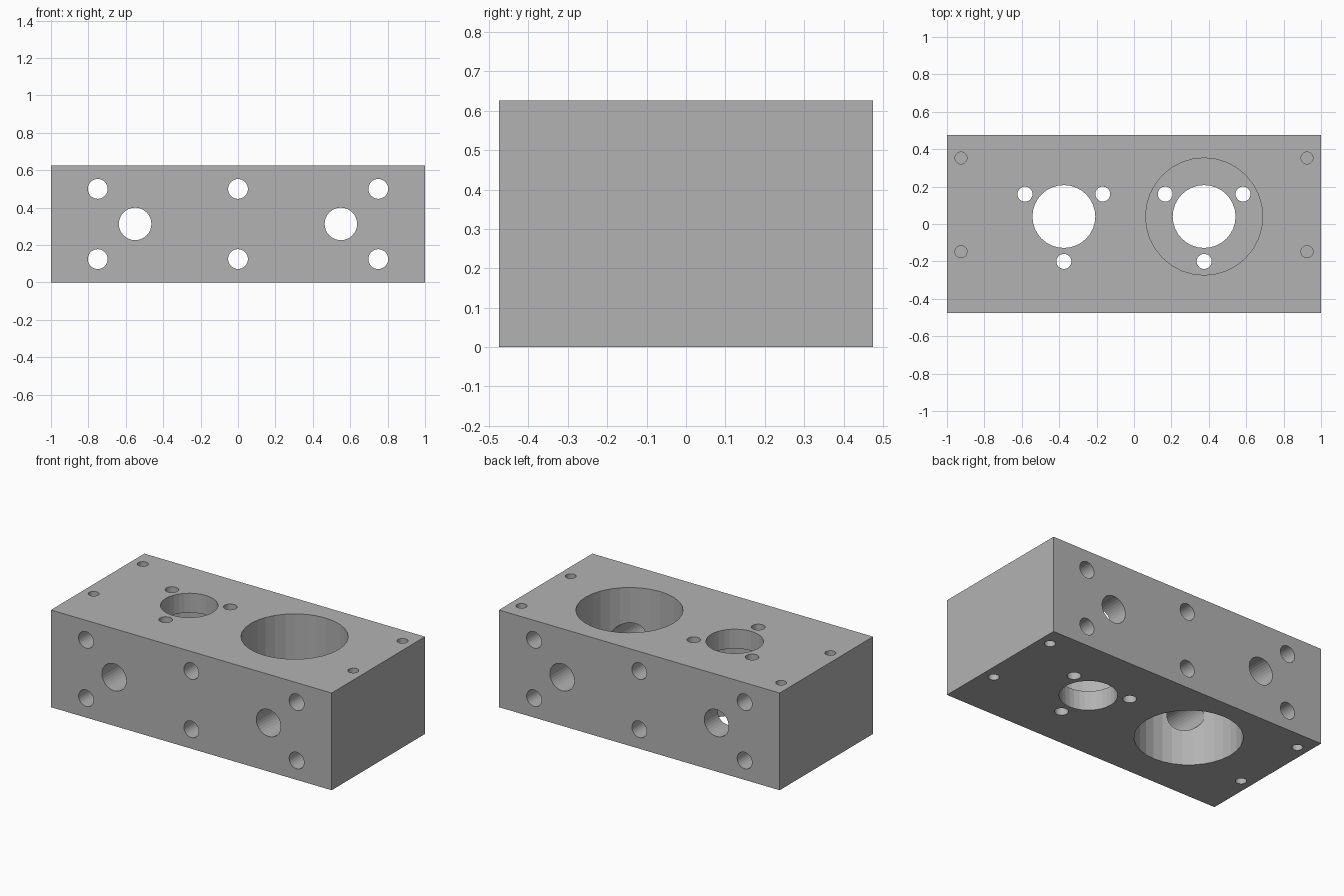
import bpy, bmesh, math
from mathutils import Matrix, Vector

cube = bpy.data.objects.get("Cube")
if cube:
    bpy.data.objects.remove(cube, do_unlink=True)

LENGTH, WIDTH, HEIGHT = 2.0, 0.95, 0.626
BORE_X, BORE_Y = 0.375, 0.04
FLANGE = 0.125          # web left under each counterbore
BLIND = 0.19            # depth of the corner holes
OVER = 0.05             # cutters stick out past the faces
SIDES = 32

steel = bpy.data.materials.new("machined grey")
steel.use_nodes = True
grey = (0.45, 0.45, 0.45, 1)
steel.diffuse_color = grey
steel.node_tree.nodes["Principled BSDF"].inputs["Base Color"].default_value = grey


def make_object(name, bm):
    mesh = bpy.data.meshes.new(name)
    bm.to_mesh(mesh)
    bm.free()
    obj = bpy.data.objects.new(name, mesh)
    bpy.context.collection.objects.link(obj)
    return obj


def rod(bm, start, end, radius):
    """Closed cylinder between two points."""
    a, b = Vector(start), Vector(end)
    turn = (b - a).to_track_quat('Z', 'Y').to_matrix().to_4x4()
    bmesh.ops.create_cone(bm, cap_ends=True, segments=SIDES, radius1=radius,
                          radius2=radius, depth=(b - a).length,
                          matrix=Matrix.Translation((a + b) / 2) @ turn)


def upright(bm, x, y, z0, z1, radius):
    rod(bm, (x, y, z0), (x, y, z1), radius)


# Solid block
bm = bmesh.new()
bmesh.ops.create_cube(bm, size=1, matrix=Matrix.Translation((0, 0, HEIGHT / 2))
                      @ Matrix.Diagonal((LENGTH, WIDTH, HEIGHT, 1)))
block = make_object("drilled_block", bm)
block.data.materials.append(steel)

# Counterbores: one from the top, one from the underside
counterbores = bmesh.new()
upright(counterbores, BORE_X, BORE_Y, FLANGE, HEIGHT + OVER, 0.313)
upright(counterbores, -BORE_X, BORE_Y, -OVER, HEIGHT - FLANGE, 0.313)

# Through bores, each with three bolt holes around it
bores = bmesh.new()
for side in (-1, 1):
    cx = side * BORE_X
    upright(bores, cx, BORE_Y, -OVER, HEIGHT + OVER, 0.168)
    for degrees in (30, 150, 270):
        a = math.radians(degrees)
        upright(bores, cx + 0.24 * math.cos(a), BORE_Y + 0.24 * math.sin(a),
                -OVER, HEIGHT + OVER, 0.04)

# Blind corner holes on the top and the underside
corners = bmesh.new()
for x in (-0.925, 0.925):
    for y in (-0.148, 0.353):
        upright(corners, x, y, HEIGHT - BLIND, HEIGHT + OVER, 0.032)
        upright(corners, x, y, -OVER, BLIND, 0.032)

# Cross holes running front to back
cross = bmesh.new()
reach = WIDTH / 2 + OVER
holes = [(x, z, 0.053) for x in (-0.75, 0, 0.75) for z in (0.125, 0.5)]
holes += [(x, HEIGHT / 2, 0.087) for x in (-0.55, 0.55)]
for x, z, radius in holes:
    rod(cross, (x, -reach, z), (x, reach, z), radius)

# Cut every group out of the block
bpy.context.view_layer.objects.active = block
groups = {"counterbore_cutter": counterbores, "bore_cutter": bores,
          "corner_hole_cutter": corners, "cross_hole_cutter": cross}
for name, group in groups.items():
    cutter = make_object(name, group)
    cutter.hide_render = True
    cutter.data.materials.append(steel)
    cut = block.modifiers.new(name, 'BOOLEAN')
    cut.operation = 'DIFFERENCE'
    cut.solver = 'EXACT'
    cut.object = cutter
    bpy.ops.object.modifier_apply(modifier=cut.name)
    bpy.data.objects.remove(cutter, do_unlink=True)
